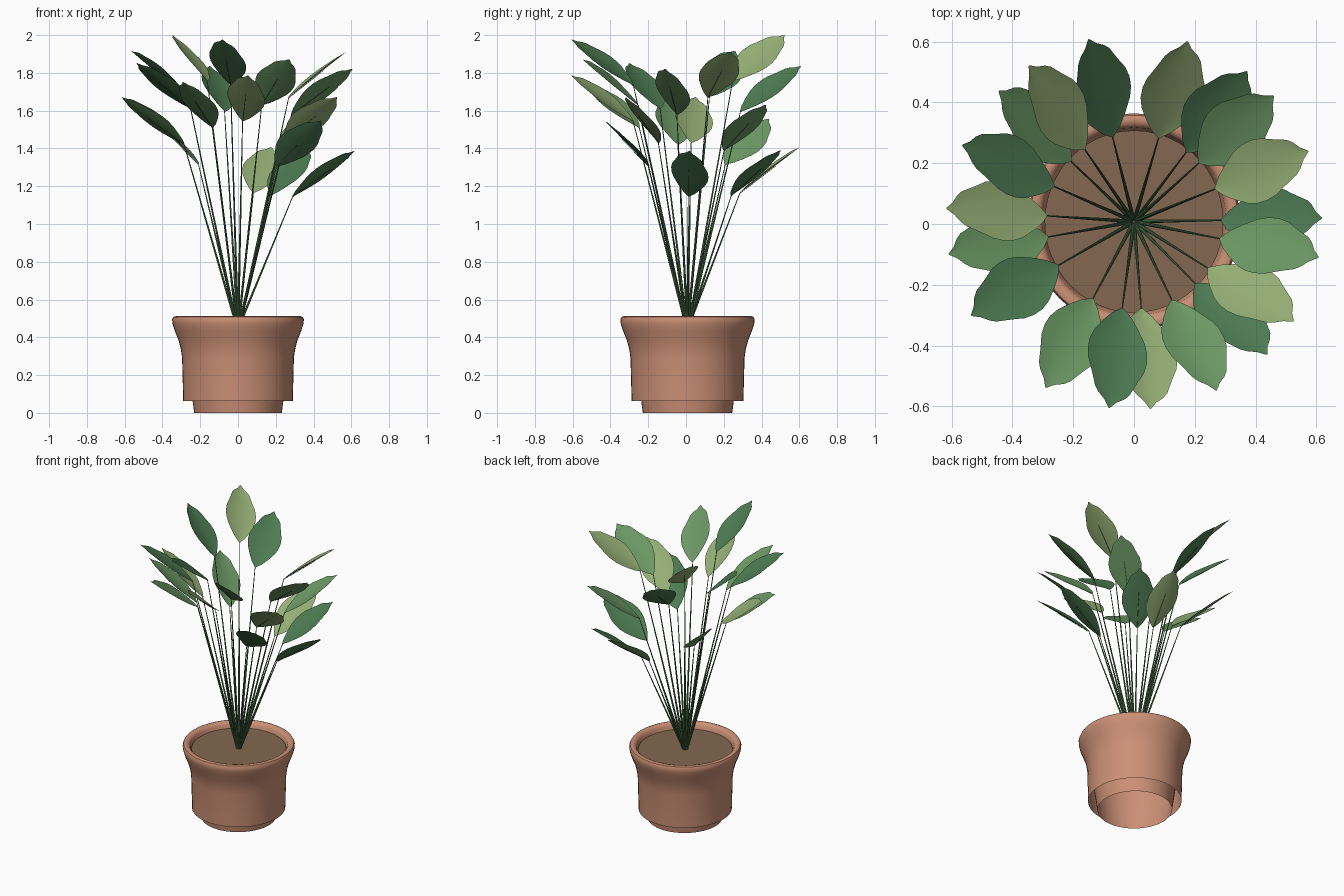
import bpy, bmesh, math
from mathutils import Vector

if "Cube" in bpy.data.objects:
    bpy.data.objects.remove(bpy.data.objects["Cube"])

CY = 0.008  # pot and stem centre in y


def material(name, rgb):
    m = bpy.data.materials.new(name)
    m.diffuse_color = (*rgb, 1)
    m.use_nodes = True
    m.node_tree.nodes["Principled BSDF"].inputs["Base Color"].default_value = m.diffuse_color
    return m


def make_object(name, bm, mat, angle=40):
    bmesh.ops.recalc_face_normals(bm, faces=bm.faces)
    me = bpy.data.meshes.new(name)
    bm.to_mesh(me)
    bm.free()
    ob = bpy.data.objects.new(name, me)
    bpy.context.collection.objects.link(ob)
    me.materials.append(mat)
    bpy.ops.object.select_all(action='DESELECT')
    ob.select_set(True)
    bpy.context.view_layer.objects.active = ob
    bpy.ops.object.shade_smooth_by_angle(angle=math.radians(angle))
    return ob


def lathe(name, profile, mat, n=48):
    bm = bmesh.new()
    rings = []
    for r, z in profile:
        if r == 0:
            rings.append([bm.verts.new((0, CY, z))] * n)
        else:
            rings.append([bm.verts.new((r * math.cos(math.tau * i / n),
                                        CY + 1.02 * r * math.sin(math.tau * i / n), z))
                          for i in range(n)])
    for a, b in zip(rings, rings[1:]):
        for i in range(n):
            j = (i + 1) % n
            bm.faces.new(list(dict.fromkeys((a[i], a[j], b[j], b[i]))))
    return make_object(name, bm, mat)


clay = material("terracotta", (0.60, 0.28, 0.18))
earth = material("soil", (0.23, 0.135, 0.08))
stem_mat = material("stem_green", (0.08, 0.18, 0.07))
greens = {"L": material("leaf_light", (0.30, 0.43, 0.18)),
          "M": material("leaf_mid", (0.15, 0.32, 0.13)),
          "G": material("leaf_deep", (0.075, 0.20, 0.085))}

# Open pot: outer body up to the flared rim, then a tapered liner down to the foot
lathe("pot", [(0.29, 0.062), (0.296, 0.29), (0.302, 0.335), (0.315, 0.385),
              (0.335, 0.435), (0.346, 0.47), (0.349, 0.495), (0.343, 0.508),
              (0.33, 0.512), (0.315, 0.508), (0.303, 0.495), (0.296, 0.45),
              (0.24, 0.062), (0.232, 0)], clay)
lathe("soil", [(0, 0.472), (0.294, 0.472)], earth)

# Leaf outline: position along the leaf, half width
OUTLINE = [(0, 0.003), (0.08, 0.034), (0.18, 0.061), (0.3, 0.088), (0.4, 0.101),
           (0.5, 0.104), (0.6, 0.098), (0.69, 0.083), (0.77, 0.071),
           (0.84, 0.061), (0.89, 0.046), (0.94, 0.021), (1.005, 0.002)]
BASE_R, TIP_R, RISE = 0.287, 0.617, 0.24
LEAN = 0.33  # every blade is rolled about its spine to face +x +y


def tube(name, pts, radii, mat, n=8):
    bm = bmesh.new()
    rings = []
    for k, (p, r) in enumerate(zip(pts, radii)):
        d = (pts[min(k + 1, len(pts) - 1)] - pts[max(k - 1, 0)]).normalized()
        u = d.cross(Vector((0.3, 0.9, 0.1))).normalized()
        v = d.cross(u)
        rings.append([bm.verts.new(p + r * (math.cos(math.tau * i / n) * u
                                            + math.sin(math.tau * i / n) * v))
                      for i in range(n)])
    for a, b in zip(rings, rings[1:]):
        for i in range(n):
            j = (i + 1) % n
            bm.faces.new((a[i], a[j], b[j], b[i]))
    bm.faces.new(rings[0])
    bm.faces.new(rings[-1])
    make_object(name, bm, mat)


def leaf(index, azimuth, tip_z, mat):
    a = math.radians(azimuth)
    out = Vector((math.cos(a), math.sin(a), 0))
    side = Vector((-math.sin(a), math.cos(a), 0))
    up = Vector((0, 0, 1))
    centre = Vector((0, CY, 0))
    normal = (out * (TIP_R - BASE_R) + up * RISE).normalized().cross(side)
    roll = LEAN * (side.x + side.y)
    across = side * math.cos(roll) - normal * math.sin(roll)
    face = normal * math.cos(roll) + side * math.sin(roll)

    def spine(t):
        return (centre + out * (BASE_R + (TIP_R - BASE_R) * t)
                + up * (tip_z - RISE * (1 - t)))

    # Slightly cupped blade
    bm = bmesh.new()
    cols = [-1, -0.67, -0.33, 0, 0.33, 0.67, 1]
    rows = [[bm.verts.new(spine(t) + across * (w * s)
                          + face * (0.014 * s * s * w / 0.103))
             for s in cols] for t, w in OUTLINE]
    for r0, r1 in zip(rows, rows[1:]):
        for i in range(len(cols) - 1):
            bm.faces.new((r0[i], r0[i + 1], r1[i + 1], r1[i]))
    make_object(f"leaf_{index}", bm, mat, 60)

    # Stem, running on as a thin midrib under the blade
    pts = [centre + out * 0.01 + up * 0.47, spine(0) - face * 0.003]
    pts += [spine(t) - face * 0.003 for t in (0.3, 0.6)]
    tube(f"stem_{index}", pts, [0.007, 0.0022, 0.0016, 0.001], stem_mat)


# Azimuth in degrees, tip height, shade of green
LEAVES = [(1, 1.385, "G"), (22, 1.91, "L"), (42, 1.63, "M"), (53, 1.39, "G"),
          (73.5, 1.405, "L"), (104, 1.835, "G"), (124, 1.998, "L"), (136, 1.555, "M"),
          (156, 1.915, "G"), (176, 1.67, "L"), (190, 1.66, "M"), (210, 1.85, "G"),
          (242, 1.75, "M"), (262.4, 1.975, "G"), (275, 1.785, "L"), (296, 1.87, "M"),
          (315, 1.545, "G"), (328, 1.67, "L"), (349, 1.82, "M")]
for i, (az, z, g) in enumerate(LEAVES, 1):
    leaf(i, az, z, greens[g])
